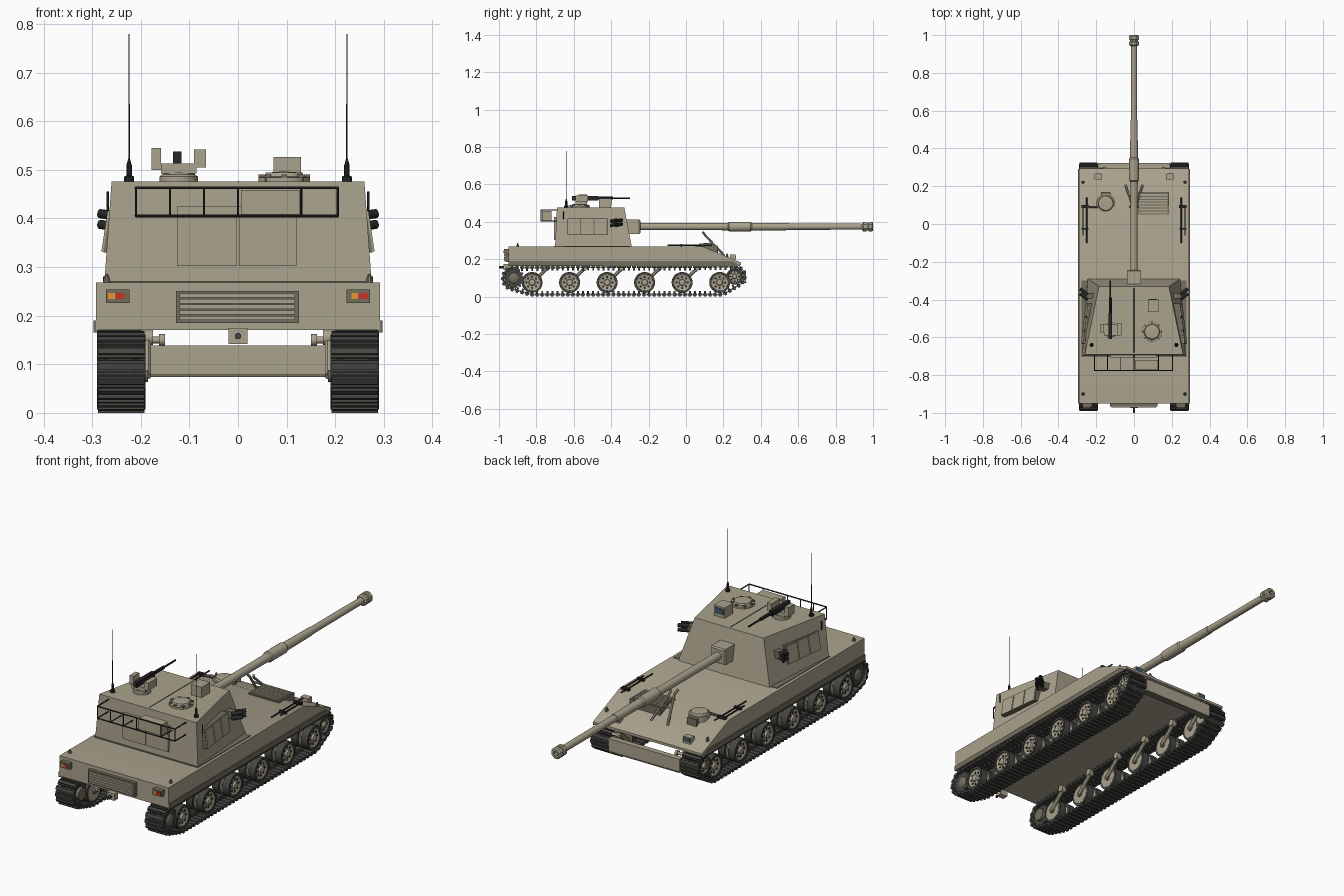
import bpy, bmesh, math
from mathutils import Vector
from mathutils.geometry import convex_hull_2d

if "Cube" in bpy.data.objects:
    bpy.data.objects.remove(bpy.data.objects["Cube"])

def material(name, c):
    m = bpy.data.materials.new(name)
    m.diffuse_color = (*c, 1)
    m.use_nodes = True
    m.node_tree.nodes["Principled BSDF"].inputs["Base Color"].default_value = m.diffuse_color
    return m

SAND = material("sand", (.40, .36, .265))
SHADE = material("dark_sand", (.17, .155, .11))
STEEL = material("track_steel", (.06, .06, .055))
BLACK = material("black", (.02, .02, .02))
GLASS = material("glass", (.05, .10, .13))
RED = material("red_lamp", (.6, .03, .02))
ORANGE = material("orange_lamp", (.8, .3, .03))

def finish(name, bm, mat):
    bmesh.ops.recalc_face_normals(bm, faces=bm.faces)
    me = bpy.data.meshes.new(name)
    bm.to_mesh(me)
    bm.free()
    me.materials.append(mat)
    ob = bpy.data.objects.new(name, me)
    bpy.context.collection.objects.link(ob)
    return ob

def add_loft(bm, rings):
    vs = [[bm.verts.new(p) for p in r] for r in rings]
    n = len(vs[0])
    for a, b in zip(vs, vs[1:]):
        for i in range(n):
            j = (i + 1) % n
            bm.faces.new((a[i], a[j], b[j], b[i]))
    bm.faces.new(vs[0])
    bm.faces.new(vs[-1])

def loft(name, rings, mat=SAND):
    bm = bmesh.new()
    add_loft(bm, rings)
    return finish(name, bm, mat)

def rect(x0, x1, y0, y1, z):
    return [(x0, y0, z), (x1, y0, z), (x1, y1, z), (x0, y1, z)]

def box(name, x, y, z, mat=SAND):
    return loft(name, [rect(*x, *y, z[0]), rect(*x, *y, z[1])], mat)

def lathe(name, origin, axis, prof, mat=SAND, n=20):
    # prof: (distance along axis, radius)
    q = Vector(axis).to_track_quat('Z', 'Y')
    o = Vector(origin)
    ang = [2 * math.pi * (i + .5) / n for i in range(n)]
    return loft(name, [[o + q @ Vector((r * math.cos(a), r * math.sin(a), d)) for a in ang]
                       for d, r in prof], mat)

def rod(name, a, b, r, mat=BLACK, n=8):
    d = Vector(b) - Vector(a)
    return lathe(name, a, d, [(0, r), (d.length, r)], mat, n)

# hull: side profile extruded across
side = [(-.95, .17), (-.95, .268), (.09, .268), (.295, .182), (.295, .17)]
loft("hull", [[(x, y, z) for y, z in side] for x in (-.292, .292)])
box("front_beam", (-.19, .19), (.295, .322), (.078, .139))
box("front_beam_lip", (-.19, .19), (.29, .324), (.074, .079), SHADE)

# running gear
wheel_y = [-.823 + .2006 * i for i in range(6)]
SPROCKET, IDLER = (-.92, .098), (.26, .108)

def track_path():
    pts = []
    for (cy, cz), r in [(SPROCKET, .058), (IDLER, .052)] + [((y, .076), .064) for y in wheel_y]:
        pts += [(cy + r * math.cos(k * math.pi / 32), cz + r * math.sin(k * math.pi / 32)) for k in range(64)]
    loop = [Vector(pts[i]) for i in convex_hull_2d(pts)]
    if sum(a.cross(b) for a, b in zip(loop, loop[1:] + loop[:1])) < 0:
        loop.reverse()
    return loop

def track(name, s):
    loop = track_path()
    segs = list(zip(loop, loop[1:] + loop[:1]))
    total = sum((b - a).length for a, b in segs)
    count = 100
    pitch, bm, i, walked = total / count, bmesh.new(), 0, 0
    for k in range(count):
        while walked + (segs[i][1] - segs[i][0]).length < k * pitch:
            walked += (segs[i][1] - segs[i][0]).length
            i += 1
        a, b = segs[i]
        t = (b - a).normalized()
        out = Vector((t.y, -t.x))
        c = a + t * (k * pitch - walked)
        # link plate, raised pad, guide horn
        for x0, x1, l, h0, h1 in ((.190, .290, .0120, -.005, .005), (.192, .288, .0065, .005, .012),
                                  (.236, .244, .005, -.018, -.005)):
            quad = [c + t * u + out * v for u, v in ((-l, h0), (l, h0), (l, h1), (-l, h1))]
            add_loft(bm, [[(s * x, p.x, p.y) for p in quad] for x in (x0, x1)])
    finish(name, bm, STEEL)

def wheel(name, s, y, z, r):
    for part, x0, x1 in (("outer", .25, .285), ("inner", .195, .23)):
        face = x1 - x0
        lathe(f"{name}_{part}_tyre", (s * x0, y, z), (s, 0, 0),
              [(0, r * .8), (0, r), (face, r), (face, r * .8), (face - .01, r * .78)], STEEL, 28)
        lathe(f"{name}_{part}_disc", (s * x0, y, z), (s, 0, 0),
              [(-.001, r * .8), (face - .004, r * .8), (face - .008, r * .68), (face - .008, r * .32),
               (face + .001, r * .27), (face + .003, r * .15)], SAND, 24)
    for k in range(8):
        a = k * math.pi / 4
        rod(f"{name}_hole", (s * .272, y + r * .53 * math.cos(a), z + r * .53 * math.sin(a)),
            (s * .2785, y + r * .53 * math.cos(a), z + r * .53 * math.sin(a)), r * .11, BLACK)
    rod(f"{name}_axle", (s * .185, y, z), (s * .25, y, z), .013, SHADE, 12)

for s, tag in ((1, "right"), (-1, "left")):
    track(f"{tag}_track", s)
    for i, y in enumerate(wheel_y):
        wheel(f"{tag}_road_wheel_{i}", s, y, .076, .056)
        rod(f"{tag}_swing_arm", (s * .188, y, .076), (s * .188, y + .08, .15), .010, SAND)
        rod(f"{tag}_arm_pivot", (s * .175, y + .08, .155), (s * .2, y + .08, .155), .016, SAND, 12)
    wheel(f"{tag}_idler", s, *IDLER, .044)
    # drive sprocket with toothed rims
    for x in (.205, .265):
        gear = [(.057 if k % 4 < 2 else .047, k * math.pi / 26) for k in range(52)]
        loft(f"{tag}_sprocket_rim", [[(s * (x + d), SPROCKET[0] + r * math.cos(a), SPROCKET[1] + r * math.sin(a))
                                      for r, a in gear] for d in (0, .012)], STEEL)
    lathe(f"{tag}_sprocket_hub", (s * .19, *SPROCKET), (s, 0, 0),
          [(0, .03), (.085, .03), (.09, .024), (.095, .012)], SHADE)
    # skirts, tow eyes, lamps
    loft(f"{tag}_skirt", [[(s * x, y, z) for y, z in ((-.95, .165), (-.95, .19), (.25, .19), (.29, .165))]
                          for x in (.288, .297)], SHADE)
    lathe(f"{tag}_tow_eye", (s * .15, .29, .15), (s, 0, 0), [(0, .012), (.012, .012), (.012, .007), (.05, .007)])
    box(f"{tag}_tail_lamp_case", sorted((s * .223, s * .272)), (-.972, -.949), (.226, .254), SHADE)
    box(f"{tag}_tail_lamp_red", sorted((s * .25 - .001, s * .25 + .017)), (-.975, -.97), (.234, .247), RED)
    box(f"{tag}_tail_lamp_orange", sorted((s * .25 - .017, s * .25 - .003)), (-.975, -.97), (.234, .247), ORANGE)
    box(f"{tag}_headlamp", sorted((s * .17, s * .21)), (.235, .265), (.19, .225))
    box(f"{tag}_headlamp_glass", sorted((s * .174, s * .206)), (.264, .267), (.203, .221), GLASS)
    for y, z in ((.22, .21), (-.9, .266)):
        lathe(f"{tag}_lifting_eye", (s * .27, y, z), (0, 0, 1), [(0, .009), (.012, .006), (.02, .003)], SHADE, 8)
    # pioneer tools on the deck
    for dx, y0, y1 in ((.25, -.1, .14), (.27, -.06, .1)):
        rod(f"{tag}_tool_shaft", (s * dx, y0, .275), (s * dx, y1, .275), .0035)
    box(f"{tag}_tool_head", sorted((s * .238, s * .278)), (.085, .1), (.268, .28), BLACK)
    box(f"{tag}_tool_clip", sorted((s * .242, s * .278)), (-.03, -.022), (.266, .281), BLACK)

# hull rear fittings
box("rear_grille_frame", (-.128, .125), (-.965, -.949), (.185, .251), SHADE)
for k in range(5):
    z = .191 + k * .0115
    box("rear_grille_slat", (-.12, .117), (-.972, -.96), (z, z + .0085))
box("tow_hitch", (-.02, .02), (-.975, -.945), (.142, .175))
rod("tow_pin", (0, -1.0, .158), (0, -.97, .158), .007, STEEL)

# front deck: driver hatch, engine grille, travel lock
lathe("driver_hatch", (-.15, .11, .25), (0, 0, 1), [(0, .05), (.025, .05), (.025, .042), (.034, .038), (.036, .012)])
box("driver_periscope", (-.175, -.125), (.155, .17), (.23, .268), SHADE)
rod("hatch_hinge", (-.245, .09, .275), (-.19, .09, .275), .006, SHADE)
box("engine_grille_frame", (.02, .185), (.05, .168), (.235, .274), SHADE)
for k in range(7):
    y = .056 + k * .0155
    box("engine_grille_slat", (.027, .178), (y, y + .01), (.27, .279))
for s in (-1, 1):
    rod("travel_lock_leg", (s * .045, .205, .22), (s * .012, .105, .325), .006, SAND)
    rod("travel_lock_jaw", (s * .012, .105, .325), (s * .022, .09, .345), .006, SAND)
rod("travel_lock_bar", (-.03, .15, .278), (.03, .15, .278), .005, SAND)

# turret
def taper(z0, z1, f0, f1):
    return [[(-r, yr, z), (r, yr, z), (f, yf, z), (-f, yf, z)] for r, yr, f, yf, z in (f0 + (z0,), f1 + (z1,))]

loft("turret", taper(.266, .476, (.275, -.70, .245, -.29), (.26, -.69, .185, -.33)))
box("turret_base_plate", (-.278, .278), (-.705, -.30), (.264, .271), SHADE)
for x0, x1 in ((-.125, -.002), (.002, .12)):
    box("turret_rear_door", (x0, x1), (-.706, -.69), (.302, .425))
rod("roof_seam", (0, -.68, .476), (0, -.34, .476), .0015)

# gun: mantlet, barrel with sleeve and muzzle brake
loft("mantlet", [[(x * w, y, .374 + z * w) for x, z in ((-1, -1), (1, -1), (1, 1), (-1, 1))]
                 for y, w in ((-.34, .038), (-.31, .038), (-.25, .038), (-.243, .033))])
lathe("gun_barrel", (0, -.25, .374), (0, 1, 0),
      [(0, .019), (.44, .019), (.475, .021), (.48, .026), (.595, .026), (.602, .021), (.80, .019),
       (.80, .017), (1.20, .016)], SAND, 20)
lathe("muzzle_brake", (0, .942, .374), (0, 1, 0),
      [(0, .02), (.006, .028), (.022, .028), (.024, .022), (.032, .022), (.034, .028), (.052, .028),
       (.058, .022), (.058, .012), (.03, .011)], SAND, 8)

# turret sides: stowage panels and smoke dischargers
for s, tag in ((1, "right"), (-1, "left")):
    for k in range(3):
        y0, y1 = -.632 + k * .071, -.566 + k * .071
        edge = lambda y, z: .281 - (y + .63) * .12 - (z - .33) * .15
        loft(f"{tag}_side_panel", [[(s * (edge(y, z) - d), y, z) for d, y in ((0, y0), (0, y1), (.05, y1), (.05, y0))]
                                   for z in (.332, .416)])
    loft(f"{tag}_panel_backing", [[(s * (edge(y, z) - d), y, z) for d, y in
                                   ((.005, -.634), (.005, -.42), (.05, -.42), (.05, -.634))]
                                  for z in (.330, .418)], SHADE)
    box(f"{tag}_discharger_bracket", sorted((s * .20, s * .262)), (-.395, -.365), (.375, .41), SHADE)
    for k in range(4):
        z, y = .382 + .022 * (k // 2), -.4 + .026 * (k % 2)
        lathe(f"{tag}_smoke_tube", (s * .245, y, z), (s, .8, .15), [(0, .0095), (.05, .0095), (.05, .007), (.04, .007)], BLACK, 12)
    rod(f"{tag}_grab_rail", (s * .268, -.655, .415), (s * .268, -.655, .455), .003)
    # whip antenna
    lathe(f"{tag}_antenna", (s * .224, -.64, .474), (0, 0, 1),
          [(0, .011), (.012, .011), (.014, .006), (.035, .006), (.045, .003), (.05, .0016), (.305, .0012)], BLACK, 10)

# rear basket rails
for z in (.405, .463):
    rod("basket_rail", (-.21, -.776, z), (.205, -.776, z), .003)
    for x in (-.21, .205):
        rod("basket_side_rail", (x, -.776, z), (x, -.69, z), .003)
for x in (-.21, -.14, -.07, 0, .13, .205):
    rod("basket_post", (x, -.776, .405), (x, -.776, .463), .0025)
    rod("basket_floor_bar", (x, -.776, .405), (x, -.69, .405), .0025)
box("basket_stowage", (.006, .127), (-.77, -.72), (.408, .458))

# roof: commander cupola, sight, machine gun mount
lathe("commander_cupola", (.095, -.57, .474), (0, 0, 1), [(0, .054), (.01, .054), (.012, .042), (.02, .038), (.022, .01)])
for k in range(8):
    a = k * math.pi / 4
    x, y = .095 + .047 * math.cos(a), -.57 + .047 * math.sin(a)
    box("cupola_periscope", (x - .006, x + .006), (y - .006, y + .006), (.476, .49), SHADE)
box("sight_housing", (.073, .13), (-.465, -.40), (.474, .526))
box("sight_window", (.08, .123), (-.402, -.397), (.49, .518), GLASS)
lathe("gun_mount_ring", (-.122, -.56, .474), (0, 0, 1), [(0, .04), (.012, .04), (.016, .034), (.02, .034)])
box("gun_mount_body", (-.158, -.085), (-.59, -.53), (.492, .513))
box("ammunition_box", (-.09, -.066), (-.59, -.525), (.505, .542))
box("gun_mount_sight", (-.178, -.158), (-.575, -.53), (.50, .545))
box("machine_gun_body", (-.134, -.116), (-.61, -.47), (.513, .538), BLACK)
rod("machine_gun_barrel", (-.125, -.47, .527), (-.125, -.30, .527), .0045)
rod("machine_gun_shroud", (-.125, -.47, .527), (-.125, -.39, .527), .008)

# smooth round parts, keep edges crisp
for ob in bpy.context.scene.objects:
    ob.select_set(True)
    bpy.context.view_layer.objects.active = ob
bpy.ops.object.shade_smooth_by_angle(angle=math.radians(32))
